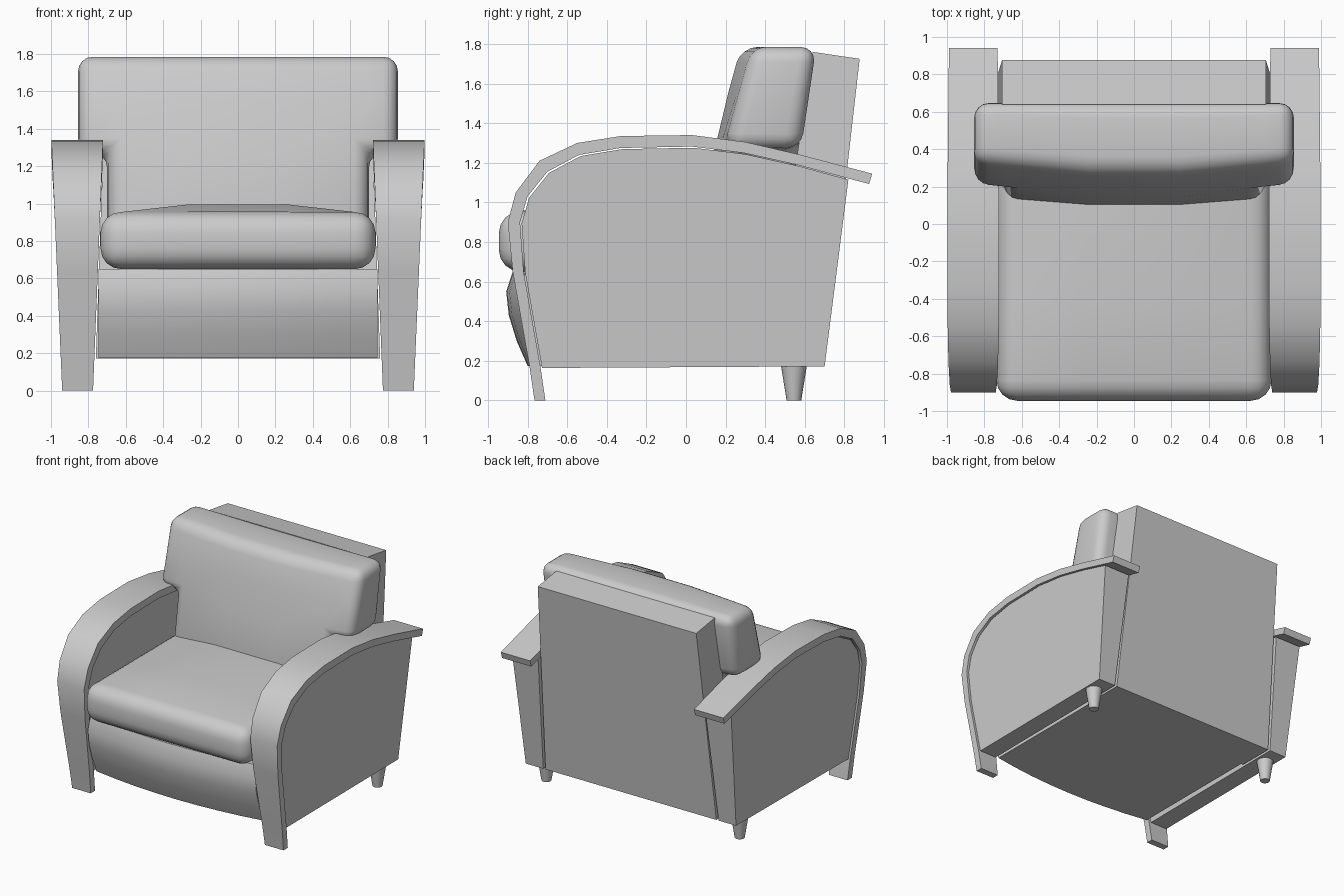
import bpy, bmesh, math

cube = bpy.data.objects.get("Cube")
if cube:
    bpy.data.objects.remove(cube, do_unlink=True)

grey = bpy.data.materials.new("grey")
grey.use_nodes = True
COLOR = (0.6, 0.6, 0.6, 1)
grey.diffuse_color = COLOR
grey.node_tree.nodes["Principled BSDF"].inputs["Base Color"].default_value = COLOR


def finish(name, bm, angle=35):
    bmesh.ops.recalc_face_normals(bm, faces=bm.faces)
    mesh = bpy.data.meshes.new(name)
    bm.to_mesh(mesh)
    bm.free()
    ob = bpy.data.objects.new(name, mesh)
    bpy.context.collection.objects.link(ob)
    mesh.materials.append(grey)
    bpy.ops.object.select_all(action='DESELECT')
    bpy.context.view_layer.objects.active = ob
    ob.select_set(True)
    bpy.ops.object.shade_smooth_by_angle(angle=math.radians(angle))
    return ob


def loft(name, sections):
    """Bridge matching closed loops of points and cap both ends."""
    bm = bmesh.new()
    loops = [[bm.verts.new(p) for p in s] for s in sections]
    n = len(loops[0])
    for a, b in zip(loops, loops[1:]):
        for i in range(n):
            j = (i + 1) % n
            bm.faces.new((a[i], a[j], b[j], b[i]))
    bm.faces.new(loops[0])
    bm.faces.new(loops[-1])
    return finish(name, bm)


def arm_x(z, side, inset=0.0):
    """Arm faces lean outward with height; -1 is the inner face, 1 the outer."""
    return 0.94 + 0.043 * z - inset if side > 0 else 0.775 - 0.04 * z + inset


def cushion(name, xs, rows, depth, keep, bevel, shape):
    """Grid of cells thickened by depth, rounded at its edges, then shaped."""
    bm = bmesh.new()
    grid = [[bm.verts.new((x, 0, r)) for x in xs] for r in rows]
    for r in range(len(rows) - 1):
        for c in range(len(xs) - 1):
            if keep(r, c):
                bm.faces.new((grid[r][c], grid[r][c + 1], grid[r + 1][c + 1], grid[r + 1][c]))
    bmesh.ops.delete(bm, geom=[v for v in bm.verts if not v.link_faces], context='VERTS')
    out = bmesh.ops.extrude_face_region(bm, geom=bm.faces[:])
    for v in out["geom"]:
        if isinstance(v, bmesh.types.BMVert):
            v.co.y += depth
    bmesh.ops.recalc_face_normals(bm, faces=bm.faces)
    sharp = [e for e in bm.edges if len(e.link_faces) == 2 and e.calc_face_angle() > 1]
    bmesh.ops.bevel(bm, geom=sharp, offset=bevel, segments=4, profile=0.5,
                    affect='EDGES', clamp_overlap=True)
    for v in bm.verts:
        v.co = shape(*v.co)
    return finish(name, bm, 50)


# Bent arm bands that run down into the front feet
outer = [(-0.765, 0), (-0.79, 0.17), (-0.875, 0.65), (-0.9, 0.9), (-0.86, 1.05), (-0.74, 1.21),
         (-0.55, 1.3), (-0.33, 1.335), (0.03, 1.34), (0.3, 1.305), (0.58, 1.24), (0.94, 1.145)]
inner = [(-0.71, 0), (-0.735, 0.17), (-0.82, 0.65), (-0.838, 0.9), (-0.8, 1.03), (-0.7, 1.155),
         (-0.54, 1.24), (-0.33, 1.275), (0.03, 1.282), (0.29, 1.25), (0.56, 1.19), (0.925, 1.093)]
# Side panels fill the space under the bands
panel = [(y + 0.008, z - 0.006) for y, z in inner[1:-1]] + [(0.82, 1.115), (0.70, 0.172)]

for label, s in (("left", 1), ("right", -1)):
    loft(label + "_arm_band",
         [[(s * arm_x(o[1], k), *p) for k, p in ((-1, o), (1, o), (1, i), (-1, i))]
          for o, i in zip(outer, inner)])
    loft(label + "_arm_panel",
         [[(s * arm_x(z, k, 0.012), y, z) for y, z in panel] for k in (-1, 1)])

    # Tapered round back leg
    bm = bmesh.new()
    bmesh.ops.create_cone(bm, cap_ends=True, segments=16, radius1=0.037, radius2=0.066, depth=0.18)
    bmesh.ops.translate(bm, verts=bm.verts, vec=(s * 0.86, 0.545, 0.09))
    finish(label + "_back_leg", bm)

# Leaning back board
loft("back_board", [[(s * w, y, z) for w, y, z in
                     ((0.76, 0.40, 0.172), (0.705, 0.64, 1.76), (0.705, 0.877, 1.725), (0.76, 0.70, 0.172))]
                    for s in (-1, 1)])

# Seat base with a front that bows forward in the middle
base = []
for i in range(9):
    x = -0.745 + 1.49 * i / 8
    bow = 0.065 * (1 - (x / 0.745) ** 2)
    front = [(-0.735, 0.175), (-0.79, 0.3), (-0.83, 0.43), (-0.843, 0.55), (-0.81, 0.65)]
    base.append([(x, y - bow, z) for y, z in front] + [(x, 0.5, 0.65), (x, 0.5, 0.175)])
loft("seat_base", base)


# Seat cushion, crowned in the middle
def shape_seat(x, y, z):
    crown = 0.04 * min(1, max(0, (0.62 - abs(x)) / 0.35)) * min(1, max(0, (z + 0.85) / 0.4))
    top = y / 0.305
    return (x, z, 0.65 + y + crown * max(0, top))


cushion("seat_cushion", [-0.735, -0.27, 0.27, 0.735], [-0.945, -0.45, 0.1, 0.45], 0.305,
        lambda r, c: True, 0.11, shape_seat)


# T-shaped back cushion whose wings rest on the arms
def shape_back(x, y, z):
    front = 1 - y / 0.33
    bulge = 0.055 * min(1, max(0, (0.8 - abs(x)) / 0.5)) * max(0, front)
    bulge += 0.05 * max(0, front) * max(0, min(1, (1.75 - z) / 0.4))
    return (x, 0.255 + y - bulge + 0.15 * (z - 1.3), z)


cushion("back_cushion", [-0.855, -0.7, -0.25, 0.25, 0.7, 0.855], [0.8, 1.27, 1.55, 1.785], 0.33,
        lambda r, c: r > 0 or 0 < c < 4, 0.13, shape_back)
